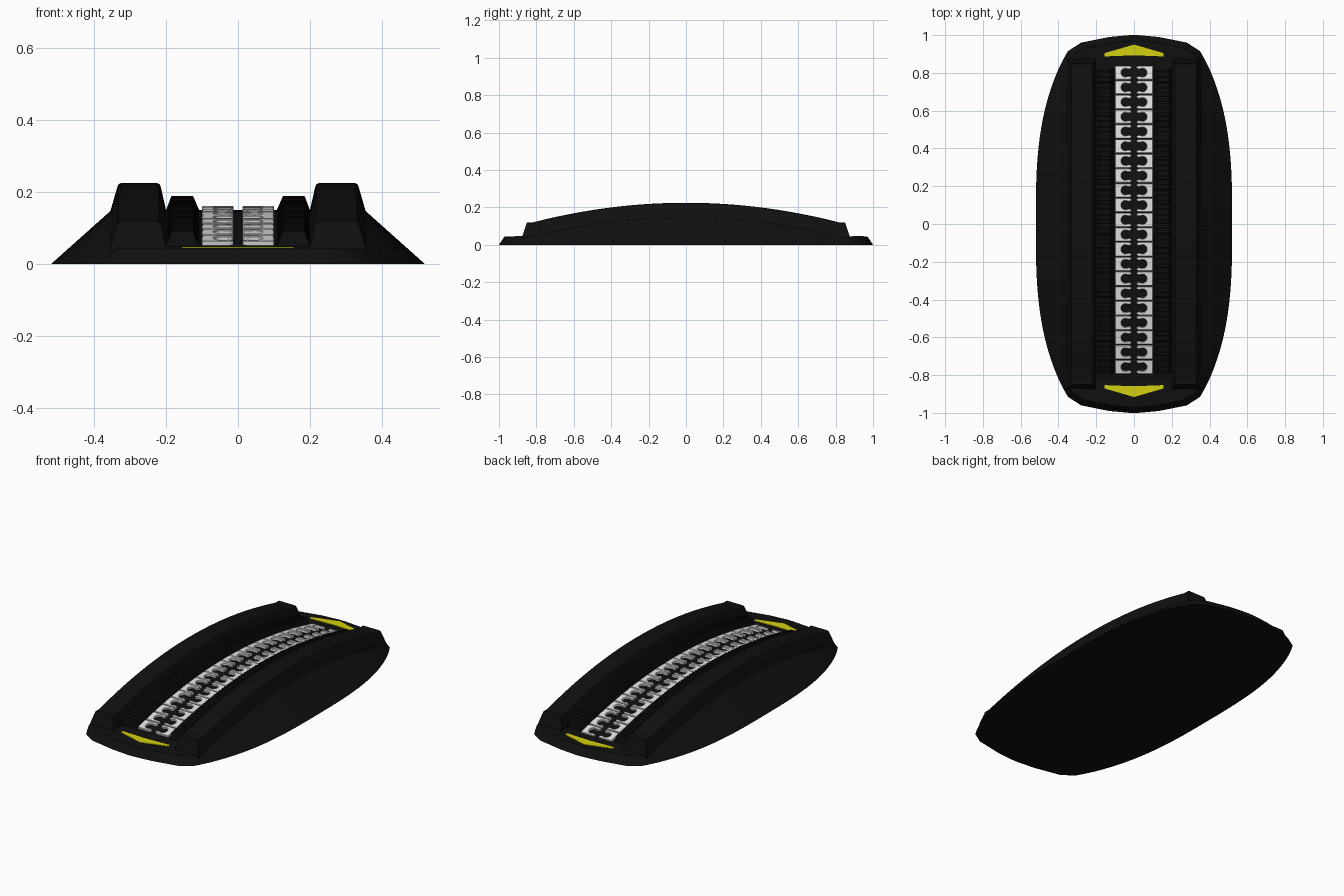
import bpy, bmesh, math
from mathutils import Matrix, Vector

if "Cube" in bpy.data.objects:
    bpy.data.objects.remove(bpy.data.objects["Cube"])


def material(name, rgb):
    m = bpy.data.materials.new(name)
    m.diffuse_color = (*rgb, 1)
    m.use_nodes = True
    m.node_tree.nodes["Principled BSDF"].inputs["Base Color"].default_value = m.diffuse_color
    return m


BLACK = material("black rubber", (0.005, 0.005, 0.005))
SILVER = material("light metal", (0.75, 0.75, 0.75))
YELLOW = material("marker yellow", (0.65, 0.63, 0.004))
OFF = 0.017          # the links and markers sit slightly towards the back


def deck(y):
    """Height of the arched deck at a given y."""
    return 0.15 - 0.105 * min(abs(y) / 0.82, 1) ** 2


def finish(bm, name, mat, smooth=True):
    bmesh.ops.recalc_face_normals(bm, faces=bm.faces)
    me = bpy.data.meshes.new(name)
    bm.to_mesh(me)
    bm.free()
    me.materials.append(mat)
    ob = bpy.data.objects.new(name, me)
    bpy.context.collection.objects.link(ob)
    bpy.ops.object.select_all(action='DESELECT')
    ob.select_set(True)
    bpy.context.view_layer.objects.active = ob
    if smooth:
        bpy.ops.object.shade_smooth_by_angle(angle=math.radians(25))
    return ob


def sweep(bm, profile, stations, side, end_slope):
    """Sweep an (x, height) profile along the deck; stations are (y, height scale)."""
    rings = []
    for i, (y, s) in enumerate(stations):
        lean = end_slope if i == 0 else -end_slope if i == len(stations) - 1 else 0
        rings.append([bm.verts.new((side * x, y + lean * max(h, 0), deck(y) + h * (s if h > 0 else 1)))
                      for x, h in profile])
    n = len(profile)
    for a, b in zip(rings, rings[1:]):
        for j in range(n):
            k = (j + 1) % n
            bm.faces.new((a[j], a[k], b[k], b[j]))
    bm.faces.new(rings[0])
    bm.faces.new(rings[-1])


# Base body: arched deck with sloping skirt and rounded ends
half = [(0.82 * i / 16, 0.52 - 0.12 * (i / 16) ** 3, 0.82 * i / 16, 0.352) for i in range(17)]
half += [(0.87, 0.375, 0.86, 0.345), (0.915, 0.35, 0.895, 0.325),
         (0.96, 0.28, 0.93, 0.265), (0.99, 0.13, 0.96, 0.125), (1.0, 0.02, 0.97, 0.02)]
rows = [(-a, b, -c, d) for a, b, c, d in reversed(half[1:])] + half
bm = bmesh.new()
rings = []
for yb, xb, yt, xt in rows:
    rings.append([bm.verts.new(p) for p in ((-xb, yb, 0), (-xt, yt, deck(yt)),
                                            (xt, yt, deck(yt)), (xb, yb, 0))])
for a, b in zip(rings, rings[1:]):
    for j in range(4):
        k = (j + 1) % 4
        bm.faces.new((a[j], a[k], b[k], b[j]))
bm.faces.new(rings[0])
bm.faces.new(rings[-1])
finish(bm, "base_body", BLACK)

# Tall outer rails
outer = [(0.20, -0.02), (0.20, 0.0), (0.215, 0.066), (0.218, 0.072), (0.224, 0.075),
         (0.326, 0.075), (0.332, 0.072), (0.335, 0.066), (0.354, 0.0), (0.35, -0.02)]
ys = [-0.875, -0.845] + [-0.82 + 1.64 * i / 32 for i in range(33)] + [0.845, 0.875]
for side, name in ((-1, "left_outer_rail"), (1, "right_outer_rail")):
    bm = bmesh.new()
    sweep(bm, outer, [(y, 1) for y in ys], side, 0.33)
    finish(bm, name, BLACK)

# Low inner rails with cross ribs
inner = [(0.108, -0.015), (0.108, 0.0), (0.125, 0.04), (0.185, 0.04), (0.2, 0.0), (0.2, -0.015)]
ribs = []
pitch = 1.63 / 63
for i in range(63):
    y = OFF - 0.815 + i * pitch
    ribs += [(y, 1), (y + pitch * 0.6, 1), (y + pitch * 0.65, 0.75), (y + pitch * 0.95, 0.75)]
ribs = ribs[:-2]
for side, name in ((-1, "left_ribbed_rail"), (1, "right_ribbed_rail")):
    bm = bmesh.new()
    sweep(bm, inner, ribs, side, 0)
    finish(bm, name, BLACK, smooth=False)

# Row of C-shaped metal links, open towards the centre line
arm = [(0.1, 0.037), (0.024, 0.037), (0.014, 0.033), (0.012, 0.028), (0.016, 0.022), (0.026, 0.019)]
slot = [(0.046 + 0.022 * math.cos(t), 0.023 * math.sin(t))
        for t in [math.radians(90 - 180 * i / 8) for i in range(9)]]
shape = arm + slot + [(x, -y) for x, y in reversed(arm)]
for side, name in ((-1, "left_links"), (1, "right_links")):
    bm = bmesh.new()
    for i in range(21):
        yc = OFF + 0.005 + (i - 10) * 0.0777
        slope = math.atan((deck(yc + 0.02) - deck(yc - 0.02)) / 0.04)
        place = Matrix.Translation((0, yc, deck(yc))) @ Matrix.Rotation(slope, 4, 'X')
        low, high = ([bm.verts.new(place @ Vector((side * x, y, z))) for x, y in shape]
                     for z in (-0.004, 0.012))
        bm.faces.new(low)
        bm.faces.new(high)
        for j in range(len(shape)):
            k = (j + 1) % len(shape)
            bm.faces.new((low[j], low[k], high[k], high[j]))
    ob = finish(bm, name, SILVER)
    bev = ob.modifiers.new("soft_edges", 'BEVEL')
    bev.width = 0.002
    bev.segments = 1
    bev.limit_method = 'ANGLE'
    bev.angle_limit = math.radians(50)

# Yellow arrow markers at both ends
arrow = [(-0.155, 0.87), (0, 0.876), (0.155, 0.87), (0.155, 0.888), (0, 0.933), (-0.155, 0.888)]
for end, name in ((-1, "front_marker"), (1, "back_marker")):
    bm = bmesh.new()
    face = bm.faces.new([bm.verts.new((x, end * y + OFF, 0.044)) for x, y in arrow])
    ext = bmesh.ops.extrude_face_region(bm, geom=[face])
    bmesh.ops.translate(bm, vec=(0, 0, 0.004),
                        verts=[v for v in ext["geom"] if isinstance(v, bmesh.types.BMVert)])
    finish(bm, name, YELLOW, smooth=False)
